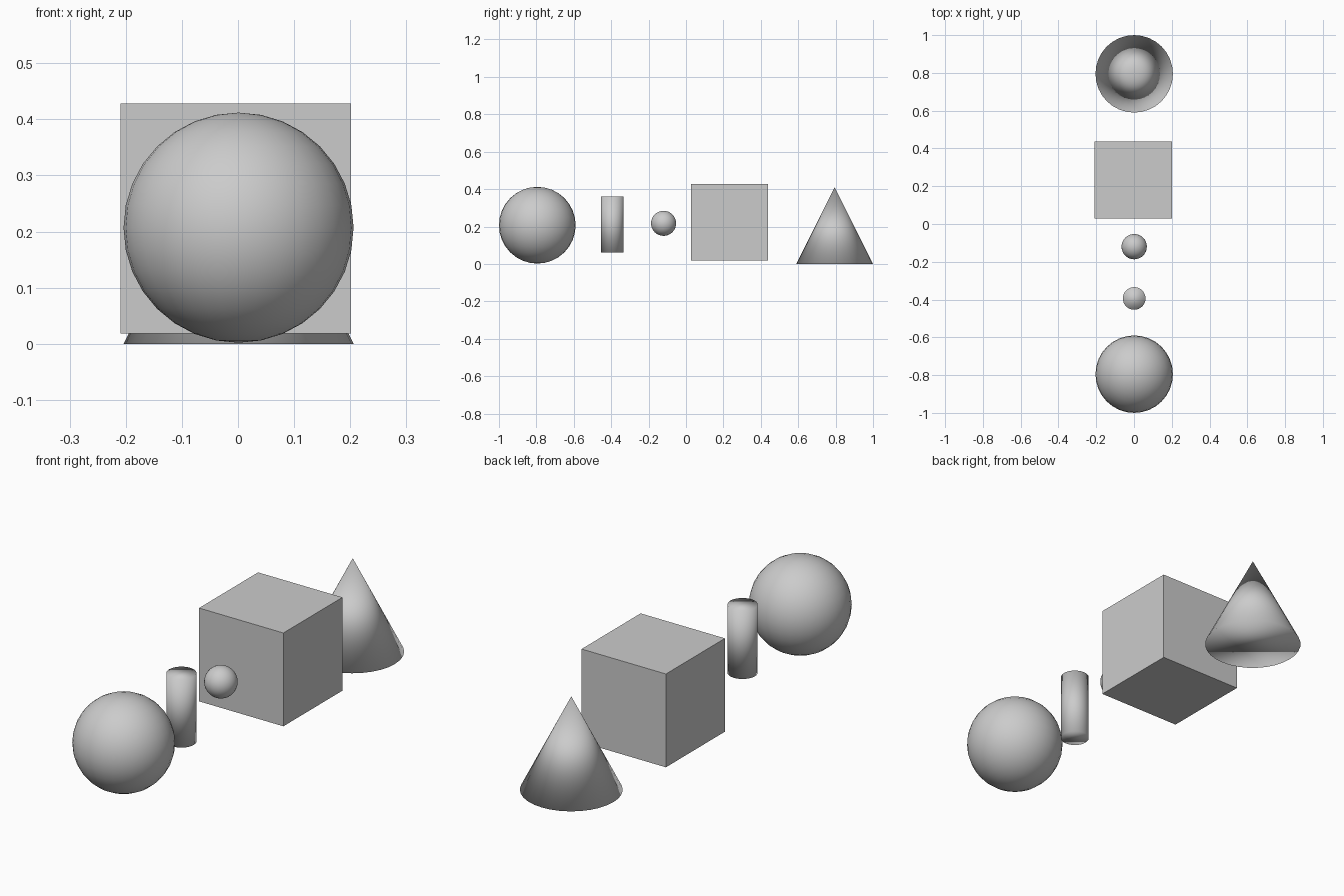
import bpy

if "Cube" in bpy.data.objects:
    bpy.data.objects.remove(bpy.data.objects["Cube"])


def finish(name, smooth=True):
    obj = bpy.context.object
    obj.name = name
    if smooth:
        bpy.ops.object.shade_smooth()
    return obj


def ball(name, y, z, radius):
    bpy.ops.mesh.primitive_uv_sphere_add(
        segments=32, ring_count=16, radius=radius, location=(0.001, y, z))
    return finish(name)


# Large and small balls
ball("large_sphere", -0.795, 0.207, 0.205)
ball("small_sphere", -0.12, 0.217, 0.067)

# Upright cylinder, smooth over its caps
bpy.ops.mesh.primitive_cylinder_add(
    vertices=32, radius=0.06, depth=0.3, location=(0.001, -0.394, 0.21))
finish("cylinder")

# Flat-sided cube
bpy.ops.mesh.primitive_cube_add(size=0.41, location=(-0.004, 0.233, 0.223))
finish("cube", smooth=False)

# Cone, smooth over its base
bpy.ops.mesh.primitive_cone_add(
    vertices=32, radius1=0.205, radius2=0, depth=0.41,
    location=(0.001, 0.795, 0.205))
finish("cone")
